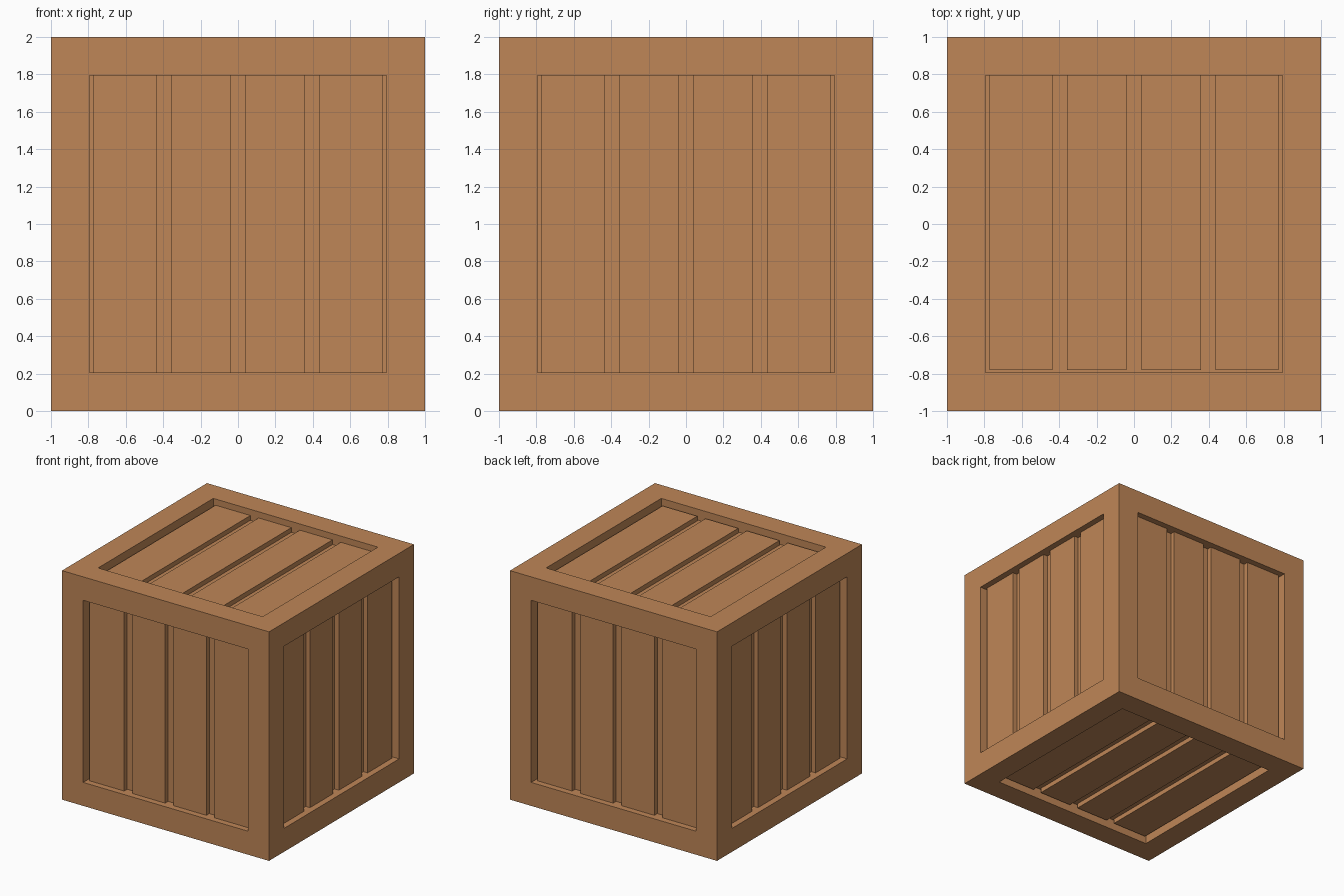
import bpy, bmesh
from math import pi
from mathutils import Matrix, Vector

if "Cube" in bpy.data.objects:
    bpy.data.objects.remove(bpy.data.objects["Cube"])

OPEN = 0.795      # half width of each panel opening
FLOOR = 0.905     # groove floor, measured from the crate centre
FACE = 0.946      # outer face of the slats
CENTRE = Matrix.Translation((0, 0, 1))

wood = bpy.data.materials.new("wood")
wood.diffuse_color = (0.52, 0.24, 0.095, 1)
wood.use_nodes = True
wood.node_tree.nodes["Principled BSDF"].inputs["Base Color"].default_value = wood.diffuse_color


def finish(bm, name):
    bmesh.ops.recalc_face_normals(bm, faces=bm.faces)
    mesh = bpy.data.meshes.new(name)
    bm.to_mesh(mesh)
    bm.free()
    mesh.materials.append(wood)
    obj = bpy.data.objects.new(name, mesh)
    bpy.context.collection.objects.link(obj)
    return obj


# Crate body: a cube with a framed recess sunk into every side
bm = bmesh.new()
bmesh.ops.create_cube(bm, size=2, matrix=CENTRE)
panels = list(bm.faces)
bm.normal_update()
bmesh.ops.inset_individual(bm, faces=panels, thickness=1 - OPEN, use_even_offset=True)
bm.normal_update()
for panel in panels:
    inward = -panel.normal.copy()
    floor = bmesh.ops.extrude_face_region(bm, geom=[panel])["geom"]
    verts = [v for v in floor if isinstance(v, bmesh.types.BMVert)]
    bmesh.ops.translate(bm, verts=verts, vec=inward * (1 - FLOOR))
    if panel.is_valid:
        bm.faces.remove(panel)
finish(bm, "crate_frame")


# Four slats per side, laid out on the top and turned onto each side
def slat_panel(name, turn, near_end):
    bm = bmesh.new()
    for x0, x1 in ((-0.773, -0.437), (-0.357, -0.041), (0.041, 0.357), (0.437, 0.773)):
        lo = Vector((x0, near_end, FLOOR - 0.02))
        hi = Vector((x1, OPEN + 0.003, FACE))
        place = Matrix.Translation((lo + hi) / 2) @ Matrix.Diagonal((*(hi - lo), 1))
        bmesh.ops.create_cube(bm, size=1, matrix=CENTRE @ turn @ place)
    finish(bm, name)


upright = Matrix.Rotation(pi / 2, 4, 'X')
for k, side in enumerate(("front", "right", "back", "left")):
    slat_panel(side + "_slats", Matrix.Rotation(k * pi / 2, 4, 'Z') @ upright, -OPEN - 0.003)
slat_panel("top_slats", Matrix.Identity(4), -0.78)
slat_panel("bottom_slats", Matrix.Rotation(pi, 4, 'Y'), -0.78)
